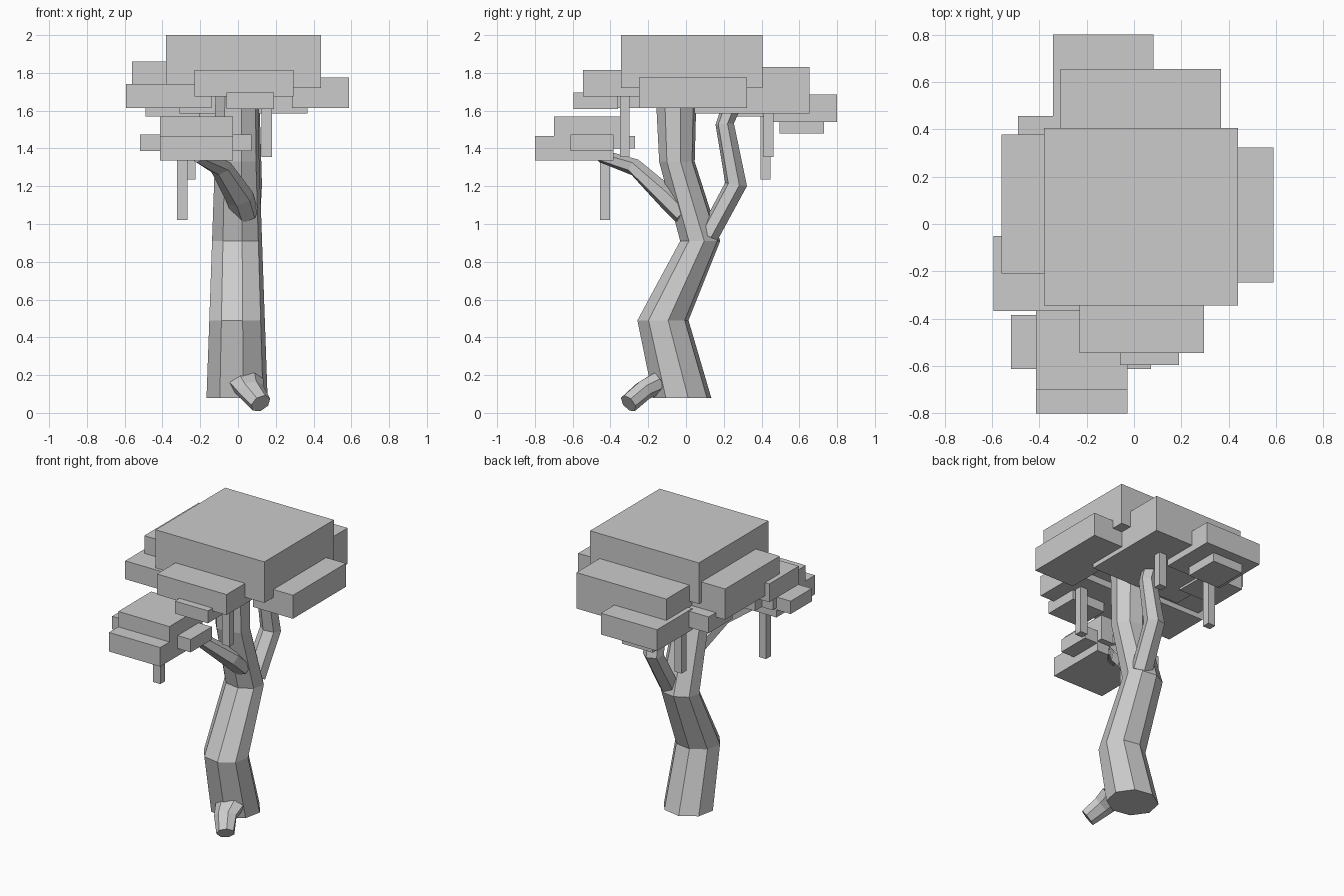
import bpy, bmesh, math
from mathutils import Vector


def finish(name, bm):
    bmesh.ops.recalc_face_normals(bm, faces=bm.faces)
    mesh = bpy.data.meshes.new(name)
    bm.to_mesh(mesh)
    bm.free()
    obj = bpy.data.objects.new(name, mesh)
    bpy.context.collection.objects.link(obj)
    return obj


def box(name, x0, x1, y0, y1, z0, z1):
    bm = bmesh.new()
    bmesh.ops.create_cube(bm, size=1)
    for v in bm.verts:
        v.co = ((x0 + x1) / 2 + v.co.x * (x1 - x0),
                (y0 + y1) / 2 + v.co.y * (y1 - y0),
                (z0 + z1) / 2 + v.co.z * (z1 - z0))
    return finish(name, bm)


def limb(name, stations, sides, turn=0.0, level=False):
    """Faceted tube; stations are (centre, radius_a, radius_b)."""
    bm = bmesh.new()
    pts = [Vector(s[0]) for s in stations]
    rings = []
    for i, (c, ra, rb) in enumerate(stations):
        if level:
            a, b = Vector((1, 0, 0)), Vector((0, 1, 0))
        else:
            d = (pts[min(i + 1, len(pts) - 1)] - pts[max(i - 1, 0)]).normalized()
            a = (Vector((1, 0, 0)) - d * d.x).normalized()
            b = d.cross(a)
        ring = []
        for k in range(sides):
            t = turn + 2 * math.pi * k / sides
            ring.append(bm.verts.new(pts[i] + a * ra * math.cos(t) + b * rb * math.sin(t)))
        rings.append(ring)
    for lo, hi in zip(rings, rings[1:]):
        for k in range(sides):
            n = (k + 1) % sides
            bm.faces.new((lo[k], lo[n], hi[n], hi[k]))
    bm.faces.new(rings[0][::-1])
    bm.faces.new(rings[-1])
    return finish(name, bm)


# Bent trunk with level rings
limb("trunk", [((-0.005, -0.02, 0.08), 0.165, 0.157),
               ((-0.005, -0.122, 0.49), 0.15, 0.138),
               ((-0.005, 0.075, 0.91), 0.135, 0.108),
               ((-0.005, -0.048, 1.33), 0.12, 0.096),
               ((-0.005, -0.053, 1.74), 0.117, 0.112)], 8, 0.2, True)

# Branches and root
limb("front_branch", [((0.04, -0.01, 1.05), 0.07, 0.06),
                      ((0.01, -0.1, 1.14), 0.075, 0.06),
                      ((-0.09, -0.27, 1.30), 0.06, 0.045),
                      ((-0.21, -0.45, 1.36), 0.045, 0.035)], 6, 0.3)
limb("back_branch", [((0.04, 0.12, 0.94), 0.075, 0.055),
                     ((0.06, 0.265, 1.21), 0.07, 0.06),
                     ((0.06, 0.205, 1.53), 0.06, 0.05),
                     ((0.06, 0.24, 1.62), 0.06, 0.05)], 6, 0.3)
limb("root", [((0.045, -0.15, 0.16), 0.095, 0.06),
              ((0.065, -0.225, 0.12), 0.075, 0.055),
              ((0.12, -0.305, 0.05), 0.058, 0.053)], 7, 0.2)

# Canopy blocks: x, y and z ranges
canopy = {
    "crown": (-0.38, 0.44, -0.345, 0.405, 1.72, 2.0),
    "front": (-0.23, 0.295, -0.545, -0.2, 1.675, 1.815),
    "front_under": (-0.06, 0.19, -0.595, -0.36, 1.61, 1.695),
    "right": (0.285, 0.588, -0.248, 0.322, 1.615, 1.775),
    "back": (-0.31, 0.368, 0.045, 0.655, 1.585, 1.83),
    "back_outer": (-0.342, 0.082, 0.42, 0.8, 1.54, 1.685),
    "back_under": (-0.26, -0.03, 0.495, 0.73, 1.48, 1.56),
    "left": (-0.56, -0.25, -0.21, 0.378, 1.65, 1.86),
    "left_front": (-0.593, -0.14, -0.368, -0.05, 1.615, 1.74),
    "left_back": (-0.49, -0.2, 0.2, 0.455, 1.57, 1.68),
    "low_main": (-0.413, -0.027, -0.8, -0.385, 1.335, 1.465),
    "low_top": (-0.413, -0.027, -0.7, -0.345, 1.4, 1.57),
    "low_cross": (-0.52, 0.072, -0.612, -0.385, 1.387, 1.475),
    "low_back": (-0.33, -0.12, -0.5, -0.27, 1.40, 1.465),
}
for name, dims in canopy.items():
    box("leaf_block_" + name, *dims)

# Hanging strands: lower corner x, y and z range
for i, (x, y, z0, z1) in enumerate([(0.125, -0.35, 1.355, 1.69), (0.125, 0.41, 1.355, 1.6),
                                    (-0.28, 0.395, 1.235, 1.6), (-0.322, -0.455, 1.02, 1.35)]):
    box(f"hanging_strand_{i + 1}", x, x + 0.055, y, y + 0.052, z0, z1)
